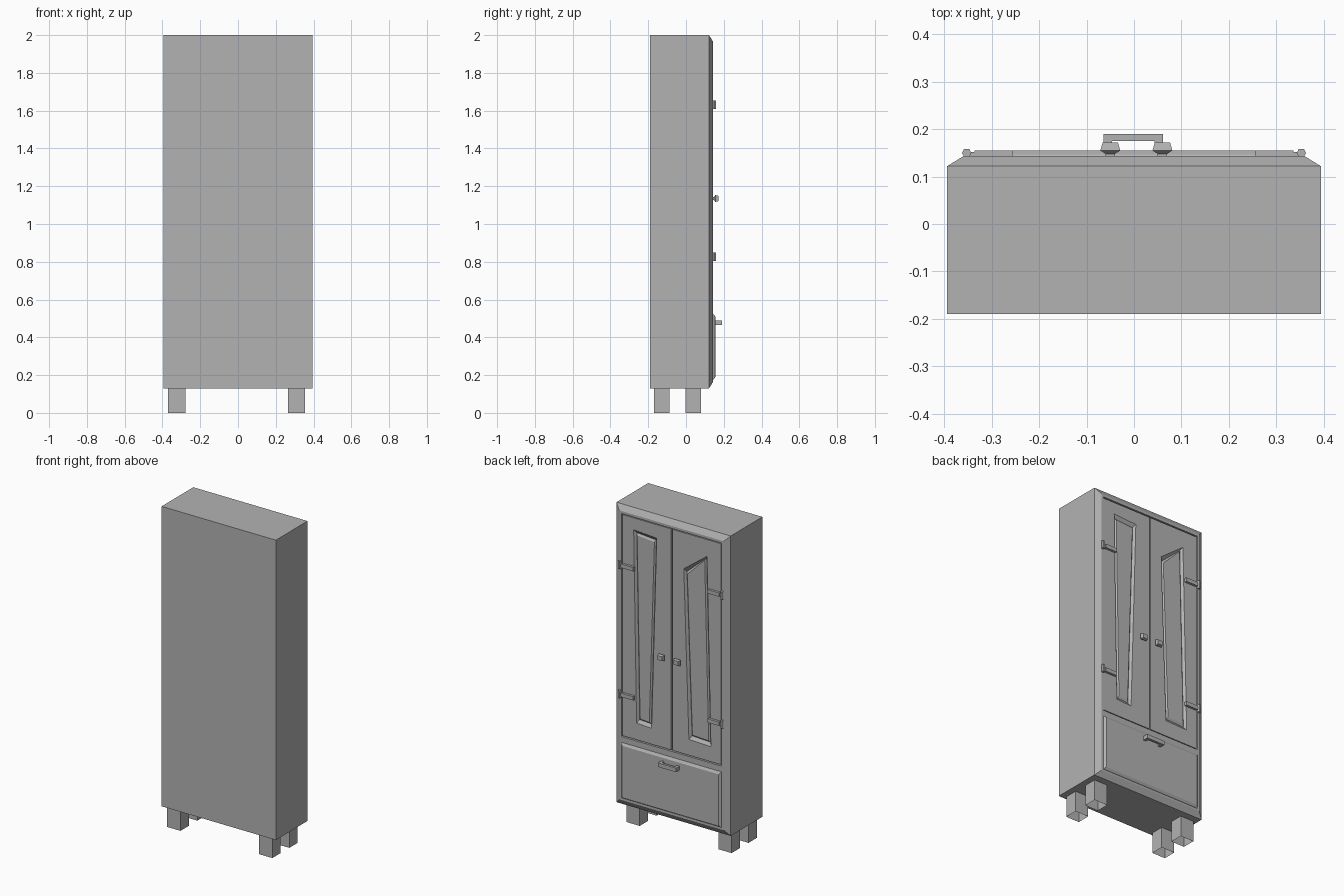
import bpy, bmesh
from math import cos, sin, pi

cube = bpy.data.objects.get("Cube")
if cube:
    bpy.data.objects.remove(cube, do_unlink=True)

grey = bpy.data.materials.new("plain grey")
grey.use_nodes = True
GREY = (0.45, 0.45, 0.45, 1)
grey.diffuse_color = GREY
grey.node_tree.nodes["Principled BSDF"].inputs["Base Color"].default_value = GREY


def loft(name, rings, start=True, end=True):
    """Join matching rings of 3D points with faces and cap the ends."""
    bm = bmesh.new()
    loops = [[bm.verts.new(p) for p in ring] for ring in rings]
    n = len(loops[0])
    for a, b in zip(loops, loops[1:]):
        for i in range(n):
            j = (i + 1) % n
            bm.faces.new((a[i], a[j], b[j], b[i]))
    if start:
        bm.faces.new(loops[0][::-1])
    if end:
        bm.faces.new(loops[-1])
    bmesh.ops.recalc_face_normals(bm, faces=bm.faces)
    mesh = bpy.data.meshes.new(name)
    bm.to_mesh(mesh)
    bm.free()
    mesh.materials.append(grey)
    obj = bpy.data.objects.new(name, mesh)
    bpy.context.collection.objects.link(obj)
    return obj


def rect(y, x0, x1, z0, z1):
    return [(x0, y, z0), (x1, y, z0), (x1, y, z1), (x0, y, z1)]


def box(name, x0, x1, y0, y1, z0, z1):
    return loft(name, [rect(y0, x0, x1, z0, z1), rect(y1, x0, x1, z0, z1)])


def inset(quad, y, dx, dz):
    """Move each corner of a ring towards its middle and set its depth."""
    cx = sum(p[0] for p in quad) / 4
    cz = sum(p[2] for p in quad) / 4
    return [(p[0] + (dx if p[0] < cx else -dx), y,
             p[2] + (dz if p[2] < cz else -dz)) for p in quad]


# Body with bevelled face and a shallow opening for the doors
outer = rect(-0.19, -0.394, 0.394, 0.13, 2.0)
opening = rect(0.143, -0.346, 0.346, 0.56, 1.95)
loft("cabinet_body", [outer, inset(outer, 0.122, 0, 0),
                      inset(outer, 0.143, 0.034, 0.034),
                      opening, inset(opening, 0.12, 0, 0)])

# Doors, each with a crooked moulded panel
panels = {
    "left_door": (0.004, 0.341, [(0.139, 0.665), (0.243, 0.67), (0.263, 1.87), (0.104, 1.86)]),
    "right_door": (-0.341, -0.004, [(-0.27, 0.66), (-0.118, 0.665), (-0.083, 1.72), (-0.243, 1.84)]),
}
for name, (x0, x1, corners) in panels.items():
    edge = [(x, 0.14, z) for x, z in corners]
    groove = inset(edge, 0.126, 0.012, 0.02)
    loft(name, [rect(0.118, x0, x1, 0.566, 1.944), rect(0.14, x0, x1, 0.566, 1.944),
                edge, groove, inset(groove, 0.134, 0.008, 0.012)])

# Drawer front
front = rect(0.141, -0.346, 0.346, 0.175, 0.525)
loft("drawer_front", [front, inset(front, 0.147, 0.003, 0.003), inset(front, 0.155, 0.012, 0.015)])

# Drawer handle
box("handle_bar", -0.064, 0.061, 0.175, 0.19, 0.465, 0.49)
for side, x in (("left", 0.043), ("right", -0.064)):
    box(side + "_handle_post", x, x + 0.018, 0.15, 0.178, 0.465, 0.49)

# Door knobs: narrow stem and flared square head
for side, x in (("left", 0.06), ("right", -0.05)):
    profile = [(0.135, 0.01), (0.148, 0.01), (0.155, 0.021), (0.172, 0.016)]
    loft(side + "_knob", [rect(y, x - r, x + r, 1.135 - r * 0.85, 1.135 + r * 0.85)
                          for y, r in profile])

# Hinges: strap and six-sided pin
for side, s in (("left", 1), ("right", -1)):
    for level, z in (("upper", 1.63), ("lower", 0.825)):
        xs = sorted((s * 0.256, s * 0.336))
        box(f"{side}_{level}_hinge_strap", *xs, 0.138, 0.155, z - 0.012, z + 0.012)
        arm = sorted((s * 0.33, s * 0.35))
        box(f"{side}_{level}_hinge_arm", *arm, 0.143, 0.152, z - 0.01, z + 0.01)
        loft(f"{side}_{level}_hinge_pin",
             [[(s * 0.353 + 0.01 * cos(i * pi / 3), 0.15 + 0.01 * sin(i * pi / 3), h)
               for i in range(6)] for h in (z - 0.022, z + 0.025)])

# Legs, hollow underneath
for side, x in (("left", 0.264), ("right", -0.37)):
    for place, y in (("front", -0.17), ("back", -0.003)):
        corners = [(x, y), (x + 0.092, y), (x + 0.092, y + 0.082), (x, y + 0.082)]
        loft(f"{place}_{side}_leg", [[(px, py, h) for px, py in corners] for h in (0, 0.13)],
             start=False, end=False)
